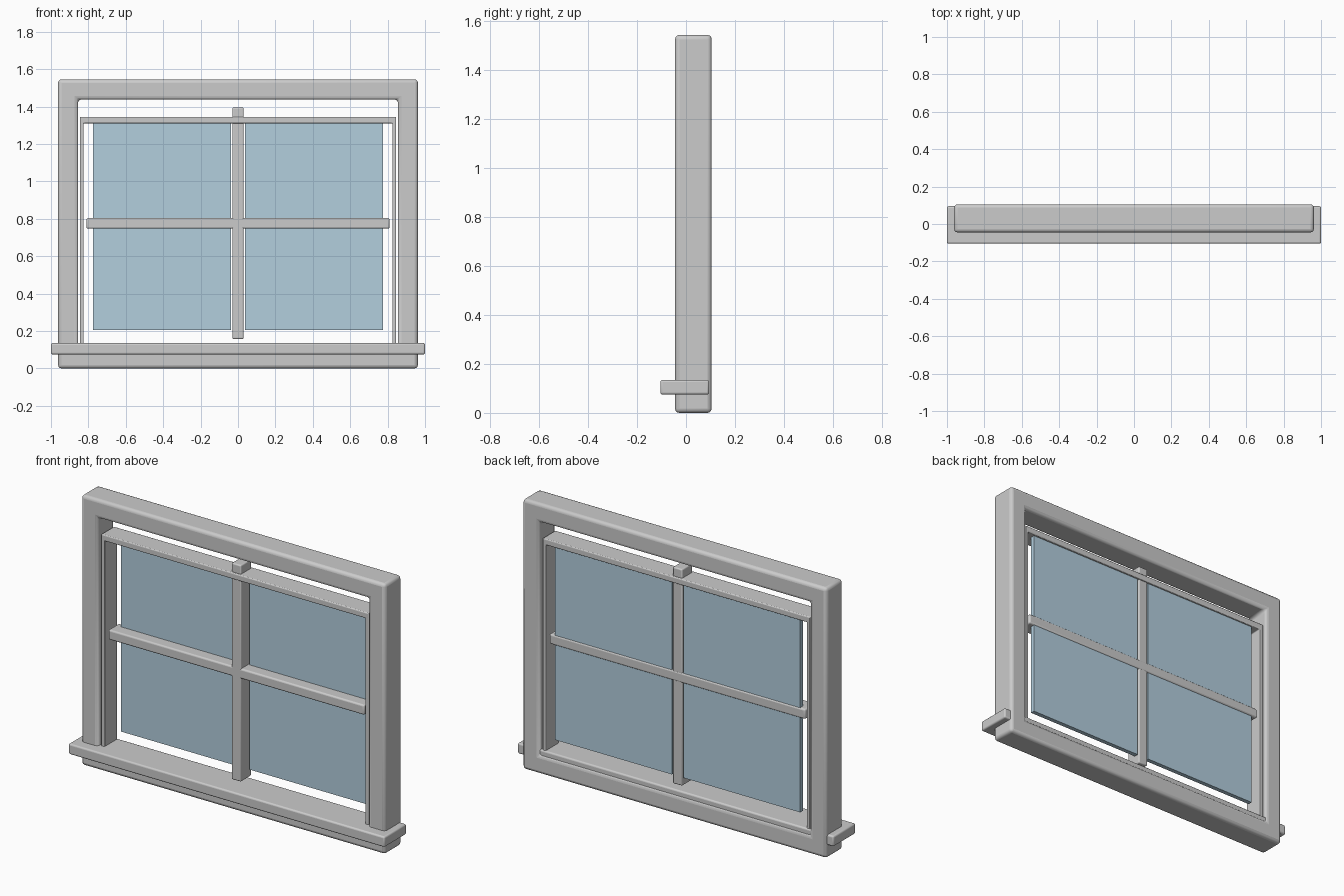
import bpy, bmesh, math

if "Cube" in bpy.data.objects:
    bpy.data.objects.remove(bpy.data.objects["Cube"])


def finish(name, bm, bevel, segments=3, mat=None):
    bmesh.ops.recalc_face_normals(bm, faces=bm.faces)
    mesh = bpy.data.meshes.new(name)
    bm.to_mesh(mesh)
    bm.free()
    obj = bpy.data.objects.new(name, mesh)
    bpy.context.collection.objects.link(obj)
    if mat:
        mesh.materials.append(mat)
    if bevel:
        mod = obj.modifiers.new("rounded_edges", 'BEVEL')
        mod.width = bevel
        mod.segments = segments
        mod.limit_method = 'ANGLE'
        bpy.ops.object.select_all(action='DESELECT')
        bpy.context.view_layer.objects.active = obj
        obj.select_set(True)
        bpy.ops.object.shade_smooth_by_angle(angle=math.radians(35))
    return obj


def box(name, x, y, z, bevel=0.0, mat=None):
    """Box from (min, max) ranges."""
    bm = bmesh.new()
    bmesh.ops.create_cube(bm, size=1)
    for v in bm.verts:
        v.co = [r[0] + (c + 0.5) * (r[1] - r[0]) for c, r in zip(v.co, (x, y, z))]
    return finish(name, bm, bevel, mat=mat)


def ring(name, outer, inner, y, bevel):
    """Rectangular frame; outer and inner are (half width, bottom, top)."""
    bm = bmesh.new()
    loops = []
    for w, lo, hi in (outer, inner):
        for yy in y:
            loops.append([bm.verts.new((px, yy, pz)) for px, pz in
                          ((-w, lo), (w, lo), (w, hi), (-w, hi))])
    out_front, out_back, in_front, in_back = loops
    for a, b in ((out_front, out_back), (out_back, in_back),
                 (in_back, in_front), (in_front, out_front)):
        for i in range(4):
            j = (i + 1) % 4
            bm.faces.new((a[i], a[j], b[j], b[i]))
    return finish(name, bm, bevel)


glass = bpy.data.materials.new("blue_glass")
glass.diffuse_color = (0.45, 0.62, 0.73, 1)
glass.use_nodes = True
glass.node_tree.nodes["Principled BSDF"].inputs["Base Color"].default_value = glass.diffuse_color

# Outer frame and the thinner sash inside it
ring("outer_frame", (0.962, 0.0, 1.545), (0.855, 0.107, 1.438), (-0.045, 0.105), 0.018)
ring("sash", (0.846, 0.09, 1.345), (0.825, 0.12, 1.31), (-0.028, 0.088), 0.005)

# Projecting sill
box("sill", (-1, 1), (-0.105, 0.095), (0.075, 0.135), 0.009)

# Crossing glazing bars
box("vertical_bar", (-0.03, 0.03), (-0.017, 0.078), (0.157, 1.395), 0.007)
box("horizontal_bar", (-0.81, 0.81), (-0.017, 0.08), (0.747, 0.804), 0.009)

# Four glass panes
for side, xr in (("left", (-0.775, -0.037)), ("right", (0.037, 0.775))):
    for level, zr in (("lower", (0.205, 0.755)), ("upper", (0.795, 1.34))):
        box(f"{level}_{side}_pane", xr, (0.05, 0.075), zr, mat=glass)
